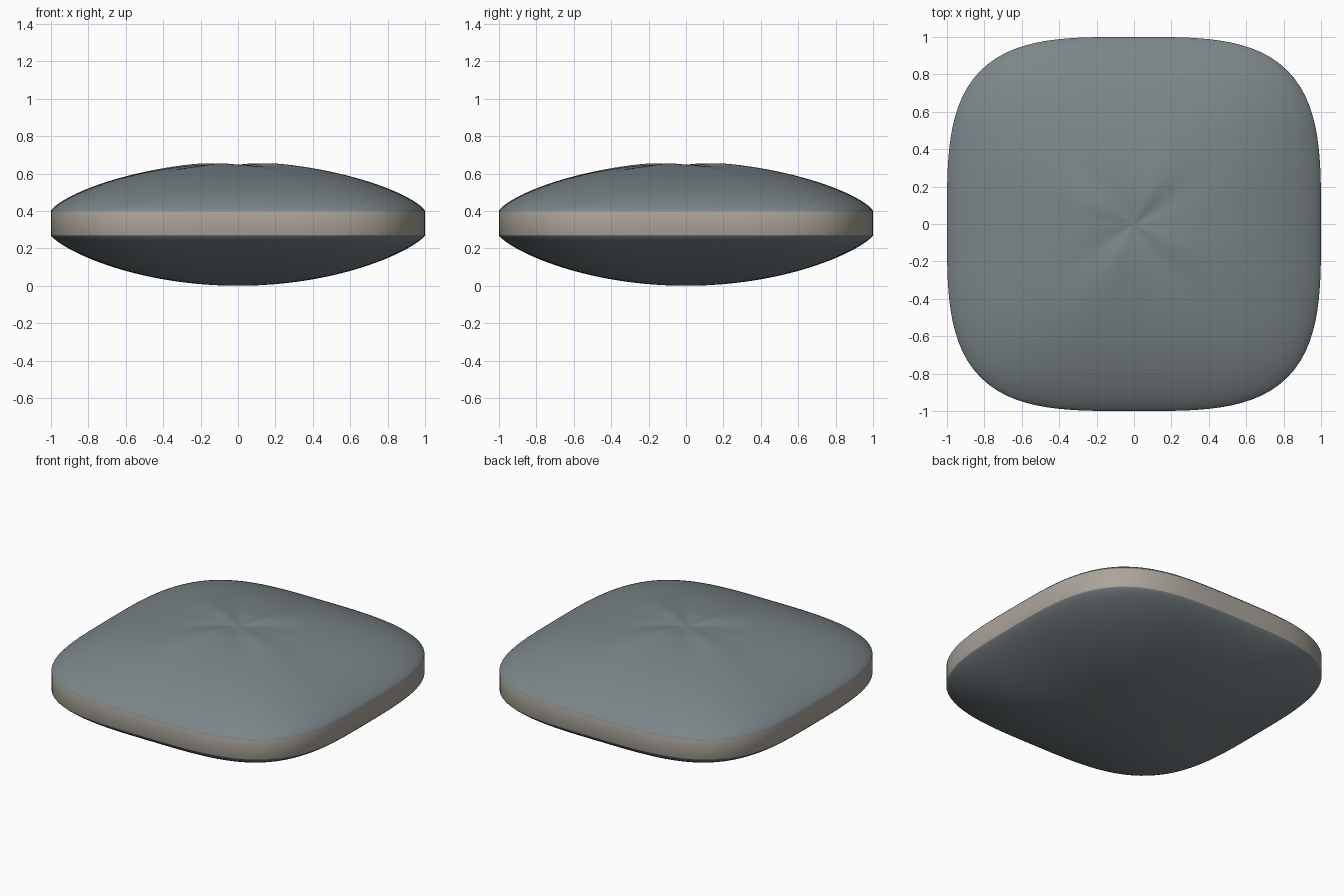
import bpy, bmesh, math

if "Cube" in bpy.data.objects:
    bpy.data.objects.remove(bpy.data.objects["Cube"])

SEG, RINGS = 128, 48
POWER = 3.5                  # squareness of the outline
Z_LOW, Z_HIGH = 0.27, 0.40   # side band edges
RISE = 0.255


def outline(t, s):
    """Point at relative radius s on the rounded square outline."""
    c, n = math.cos(t), math.sin(t)
    r = (abs(c) ** POWER + abs(n) ** POWER) ** (-1 / POWER)
    return s * r * c, s * r * n


def dome(s, k):
    return max(0.0, 1 - s * s) ** k


def top_height(t, s):
    # four swirling folds gathered at the centre
    phase = 4 * (t - math.pi / 4) - 1.2 * s
    fold = 0.8 * math.sin(phase) + 0.3 * math.sin(2 * phase)
    fade = min(1, s / 0.2) * math.exp(-(s / 0.5) ** 2)
    dimple = 0.015 * math.exp(-(s / 0.12) ** 2)
    return Z_HIGH + RISE * dome(s, 0.74) + 0.009 * fold * fade - dimple


def bottom_height(t, s):
    return Z_LOW * (1 - dome(s, 0.78))


def material(name, color):
    mat = bpy.data.materials.new(name)
    mat.diffuse_color = (*color, 1)
    mat.use_nodes = True
    mat.node_tree.nodes["Principled BSDF"].inputs["Base Color"].default_value = mat.diffuse_color
    return mat


def ring(bm, s, height):
    verts = []
    for i in range(SEG):
        t = 2 * math.pi * i / SEG
        x, y = outline(t, s)
        verts.append(bm.verts.new((x, y, height(t, s))))
    return verts


def bridge(bm, a, b, mat):
    for i in range(SEG):
        j = (i + 1) % SEG
        f = bm.faces.new((a[i], a[j], b[j], b[i]))
        f.material_index = mat


def panel(bm, height):
    """Domed cover built from rings; returns its rim."""
    centre = bm.verts.new((0, 0, height(0, 0)))
    # sine spacing packs rings toward the curved rim
    rings = [ring(bm, math.sin(math.pi / 2 * k / RINGS), height) for k in range(1, RINGS + 1)]
    for i in range(SEG):
        bm.faces.new((centre, rings[0][i], rings[0][(i + 1) % SEG]))
    for a, b in zip(rings, rings[1:]):
        bridge(bm, a, b, 0)
    return rings[-1]


# Cushion: top and bottom covers joined by the side band
bm = bmesh.new()
top_rim = panel(bm, top_height)
bottom_rim = panel(bm, bottom_height)
bridge(bm, bottom_rim, top_rim, 1)
bmesh.ops.recalc_face_normals(bm, faces=bm.faces)
for f in bm.faces:
    f.smooth = True

me = bpy.data.meshes.new("cushion")
bm.to_mesh(me)
bm.free()
me.materials.append(material("cover_fabric", (0.20, 0.235, 0.25)))
me.materials.append(material("band_fabric", (0.41, 0.375, 0.33)))
bpy.context.collection.objects.link(bpy.data.objects.new("cushion", me))
